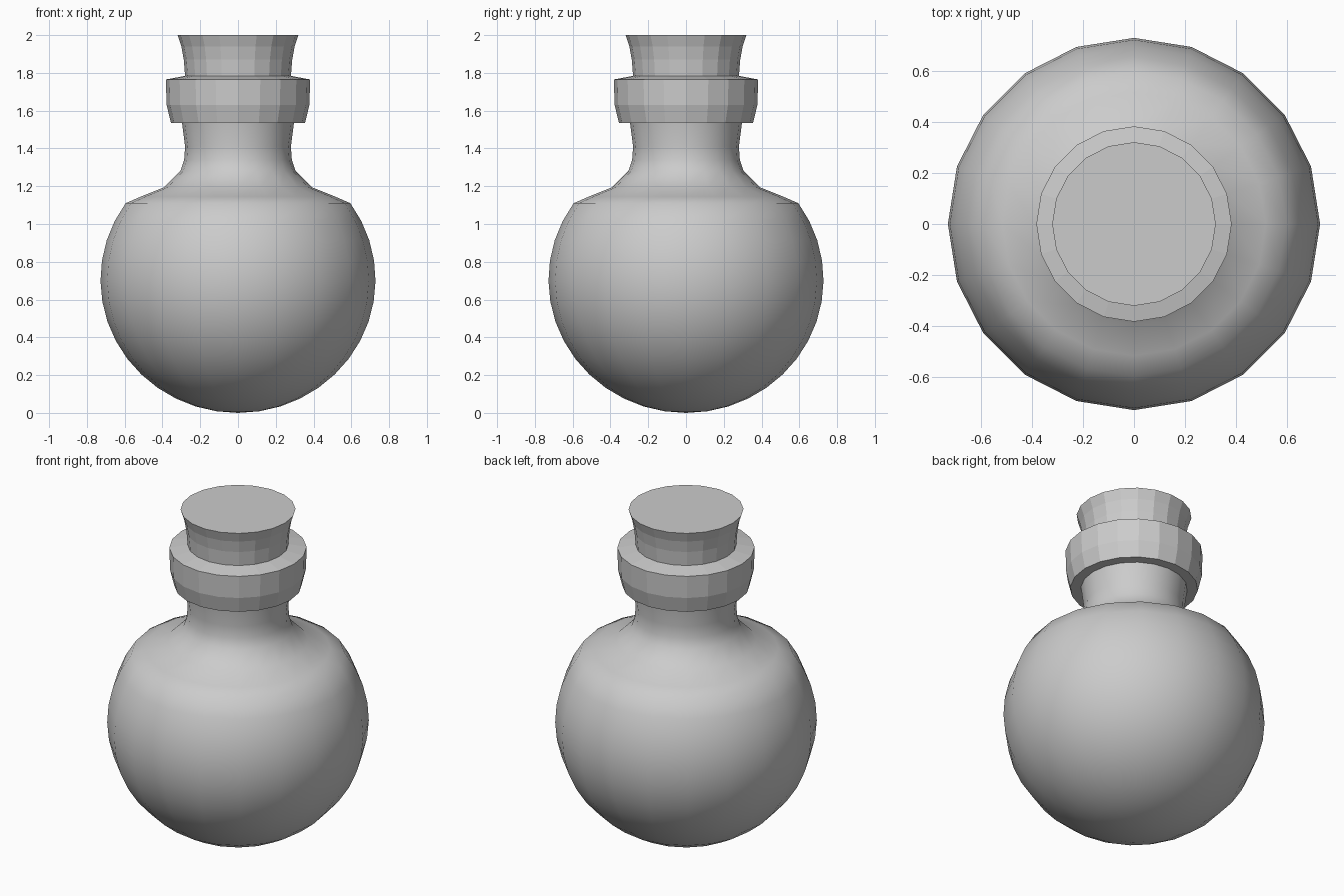
import bpy, bmesh, math

if "Cube" in bpy.data.objects:
    bpy.data.objects.remove(bpy.data.objects["Cube"])

SIDES = 20


def lathe(name, profile, closed=False, smooth_angle=None):
    """Spin an (r, z) profile round the z axis; r = 0 makes a pole."""
    bm = bmesh.new()
    rings = []
    for r, z in profile:
        if r == 0:
            rings.append([bm.verts.new((0, 0, z))] * SIDES)
        else:
            rings.append([bm.verts.new((r * math.cos(2 * math.pi * i / SIDES),
                                        r * math.sin(2 * math.pi * i / SIDES), z))
                          for i in range(SIDES)])
    pairs = list(zip(rings, rings[1:]))
    if closed:
        pairs.append((rings[-1], rings[0]))
    for a, b in pairs:
        for i in range(SIDES):
            j = (i + 1) % SIDES
            bm.faces.new(dict.fromkeys((a[i], a[j], b[j], b[i])))
    bmesh.ops.recalc_face_normals(bm, faces=bm.faces)
    mesh = bpy.data.meshes.new(name)
    bm.to_mesh(mesh)
    bm.free()
    obj = bpy.data.objects.new(name, mesh)
    bpy.context.collection.objects.link(obj)
    if smooth_angle:
        bpy.ops.object.select_all(action='DESELECT')
        obj.select_set(True)
        bpy.context.view_layer.objects.active = obj
        bpy.ops.object.shade_smooth_by_angle(angle=math.radians(smooth_angle))
    return obj


# Round flask body: sphere arc, flattened shoulder, flared neck
R, CZ, STEPS = 0.728, 0.728, 14
top = math.pi - math.asin(0.595 / R)
arc = [(R * math.sin(top * k / STEPS), CZ - R * math.cos(top * k / STEPS))
       for k in range(1, STEPS)]
# squash the arc slightly so it meets the shoulder at z = 1.11
end_z = CZ - R * math.cos(top)
arc = [(r, z * 1.11 / end_z) for r, z in arc]
body = [(0, 0)] + arc + [(0.595, 1.11), (0.515, 1.145), (0.39, 1.195),
                         (0.305, 1.28), (0.285, 1.34), (0.28, 1.41),
                         (0.297, 1.54)]
lathe("flask_body", body, smooth_angle=40)

# Faceted lip round the neck
lathe("neck_collar", [(0.285, 1.535), (0.355, 1.535), (0.378, 1.63),
                      (0.382, 1.765), (0.275, 1.785)], closed=True)

# Flared stopper
lathe("stopper", [(0, 1.60), (0.275, 1.60), (0.28, 1.78), (0.287, 1.87),
                  (0.30, 1.94), (0.32, 2.0), (0, 2.0)])
